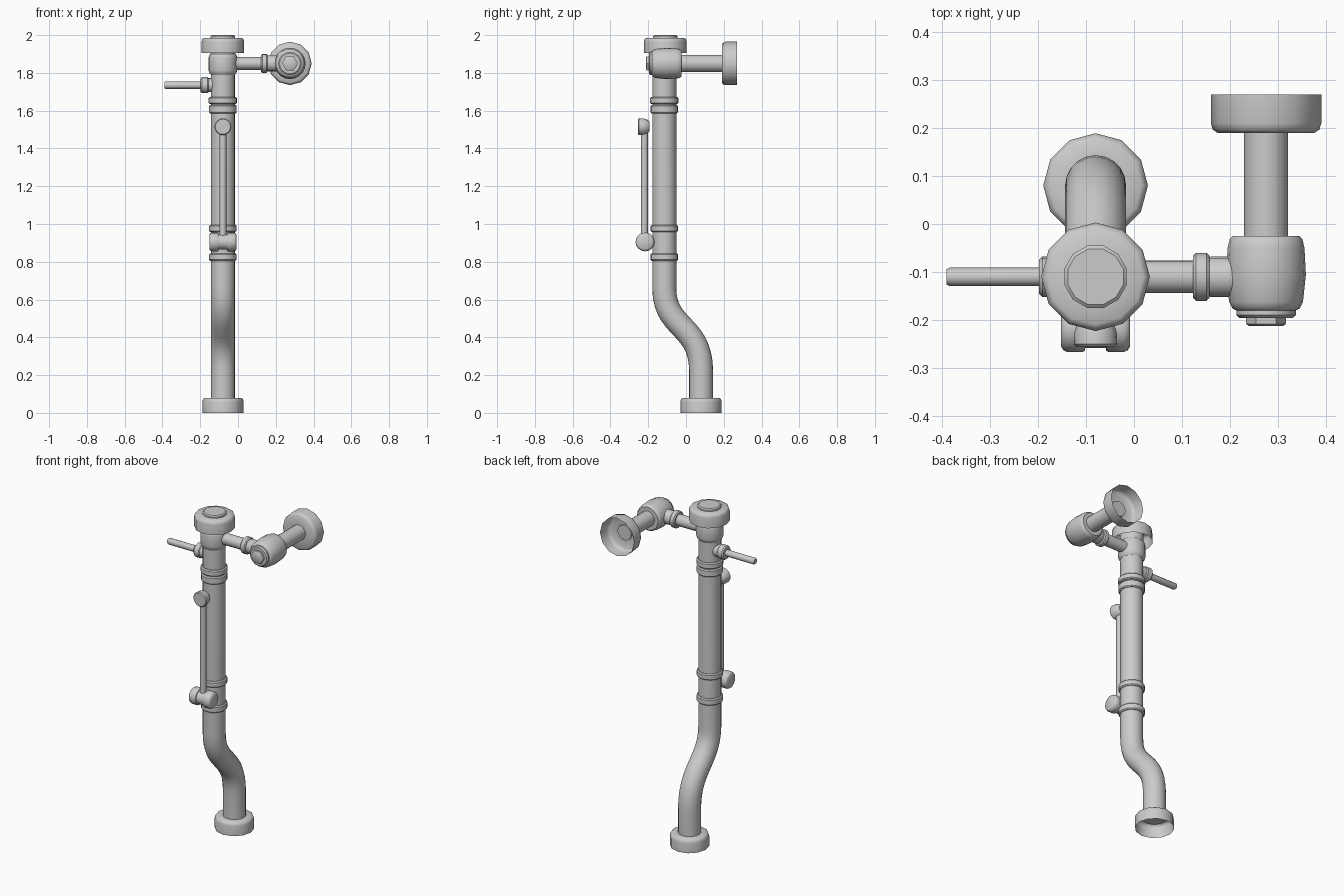
import bpy, math
from mathutils import Vector

if "Cube" in bpy.data.objects:
    bpy.data.objects.remove(bpy.data.objects["Cube"])

PX, PY = -0.08, -0.115          # main riser axis
VX, VZ = 0.275, 1.85            # stop valve axis


def finish(name, verts, faces):
    mesh = bpy.data.meshes.new(name)
    mesh.from_pydata([tuple(v) for v in verts], [], faces)
    mesh.update()
    obj = bpy.data.objects.new(name, mesh)
    bpy.context.collection.objects.link(obj)
    bpy.ops.object.select_all(action='DESELECT')
    obj.select_set(True)
    bpy.context.view_layer.objects.active = obj
    bpy.ops.object.mode_set(mode='EDIT')
    bpy.ops.mesh.select_all(action='SELECT')
    bpy.ops.mesh.normals_make_consistent(inside=False)
    bpy.ops.object.mode_set(mode='OBJECT')
    bpy.ops.object.shade_smooth_by_angle(angle=math.radians(40))
    return obj


def skin(name, rings, caps=(True, True)):
    """Join equal-sized rings of points into a tube, optionally capped."""
    n = len(rings[0])
    verts = [p for r in rings for p in r]
    faces = [(i * n + j, i * n + (j + 1) % n, (i + 1) * n + (j + 1) % n, (i + 1) * n + j)
             for i in range(len(rings) - 1) for j in range(n)]
    if caps[0]:
        faces.append(tuple(range(n))[::-1])
    if caps[1]:
        faces.append(tuple(range(len(verts) - n, len(verts))))
    return finish(name, verts, faces)


def lathe(name, axis, centre, profile, n=16, phase=0.0, caps=(True, True)):
    """Turn (position, radius) pairs around a world axis."""
    a = 'xyz'.index(axis)
    rings = []
    for t, r in profile:
        ring = []
        for j in range(n):
            ang = phase + math.tau * j / n
            p = Vector(centre)
            p[a] = t
            p[(a + 1) % 3] += r * math.cos(ang)
            p[(a + 2) % 3] += r * math.sin(ang)
            ring.append(p)
        rings.append(ring)
    return skin(name, rings, caps)


def collar(name, axis, centre, lo, hi, r, b=0.006, n=20):
    return lathe(name, axis, centre, [(lo, r - b), (lo + b, r), (hi - b, r), (hi, r - b)], n)


def cup(name, axis, centre, rim, back, r, hole):
    """Hollow flange, open at the rim."""
    d = back - rim
    return lathe(name, axis, centre,
                 [(rim, r), (rim + d * 0.75, r), (rim + d * 0.92, r * 0.965),
                  (back, r * 0.88), (back, hole)], 12, caps=(False, False))


# riser with S-bend
p = [Vector(q) for q in ((PX, PY, .66), (PX, PY, .44), (PX, .08, .47), (PX, .08, .22))]
path = [(Vector((PX, PY, 1.82)), Vector((0, 0, -1)))]
for i in range(15):
    t = i / 14
    s = 1 - t
    pos = s**3 * p[0] + 3*s*s*t * p[1] + 3*s*t*t * p[2] + t**3 * p[3]
    tan = s*s * (p[1] - p[0]) + 2*s*t * (p[2] - p[1]) + t*t * (p[3] - p[2])
    path.append((pos, tan.normalized()))
path.append((Vector((PX, .08, .06)), Vector((0, 0, -1))))
X = Vector((1, 0, 0))
skin("riser_pipe", [[c + .0635 * (math.cos(math.tau*j/20) * X + math.sin(math.tau*j/20) * d.cross(X))
                     for j in range(20)] for c, d in path])
cup("floor_flange", 'z', (PX, .08, 0), 0, .08, .109, .06)

# collars on the riser
for i, (lo, hi, r) in enumerate([(.805, .845, .073), (.958, .995, .073),
                                 (1.585, 1.63, .073), (1.635, 1.672, .075)]):
    collar(f"riser_collar_{i + 1}", 'z', (PX, PY, 0), lo, hi, r)

# upper body and cap
lathe("valve_head", 'z', (PX, PY, 0),
      [(1.79, .064), (1.803, .073), (1.815, .076), (1.88, .076), (1.895, .072), (1.90, .066), (1.975, .066)], 20)
cup("head_cap", 'z', (PX, -.11, 0), 1.905, 1.986, .113, .05)
lathe("cap_button", 'z', (PX, -.11, 0), [(1.975, .067), (1.994, .067), (2.0, .06)], 12, math.pi / 12)

# flush lever
collar("lever_boss", 'x', (0, -.11, 1.735), -.198, -.155, .042, .007, 16)
lathe("lever_neck", 'x', (0, -.11, 1.735), [(-.16, .037), (-.08, .037)])
lathe("lever_handle", 'x', (0, -.11, 1.735), [(-.39, .016), (-.384, .019), (-.19, .019)], 12)

# side arm to the stop valve
arm = (0, -.11, VZ)
lathe("side_arm", 'x', arm, [(PX, .034), (.14, .034)])
collar("side_arm_nut", 'x', arm, .123, .157, .05, .006, 16)
lathe("side_arm_socket", 'x', arm, [(.15, .038), (.16, .042), (.23, .042)])

# stop valve, wall pipe and wall flange
v = (VX, 0, VZ)
lathe("stop_valve_body", 'y', v,
      [(-.18, .062), (-.176, .07), (-.162, .077), (-.105, .083), (-.05, .08), (-.032, .076), (-.025, .069)], 20)
lathe("stop_valve_cap", 'y', v, [(-.196, .055), (-.19, .062), (-.175, .062)])
lathe("stop_valve_hex", 'y', v, [(-.212, .036), (-.208, .042), (-.19, .042)], 6, math.pi / 2)
lathe("wall_pipe", 'y', v, [(-.04, .046), (.2, .046)])
cup("wall_flange", 'y', v, .27, .19, .115, .044)

# front gauge rod with its end knob and pivot barrel
lathe("front_rod", 'z', (PX, -.22, 0), [(.9, .018), (1.51, .018)], 12)
lathe("rod_knob", 'y', (PX, 0, 1.515),
      [(-.255, .04), (-.25, .045), (-.225, .044), (-.205, .037), (-.193, .025)], 16)
lathe("pivot_core", 'x', (0, -.217, .905), [(-.11, .041), (-.05, .041)])
for side, s in (("left", -1), ("right", 1)):
    lathe(f"pivot_barrel_{side}", 'x', (0, -.217, .905),
          [(PX + s * d, r) for d, r in ((.022, .047), (.028, .05), (.058, .05), (.067, .046), (.072, .038))])
